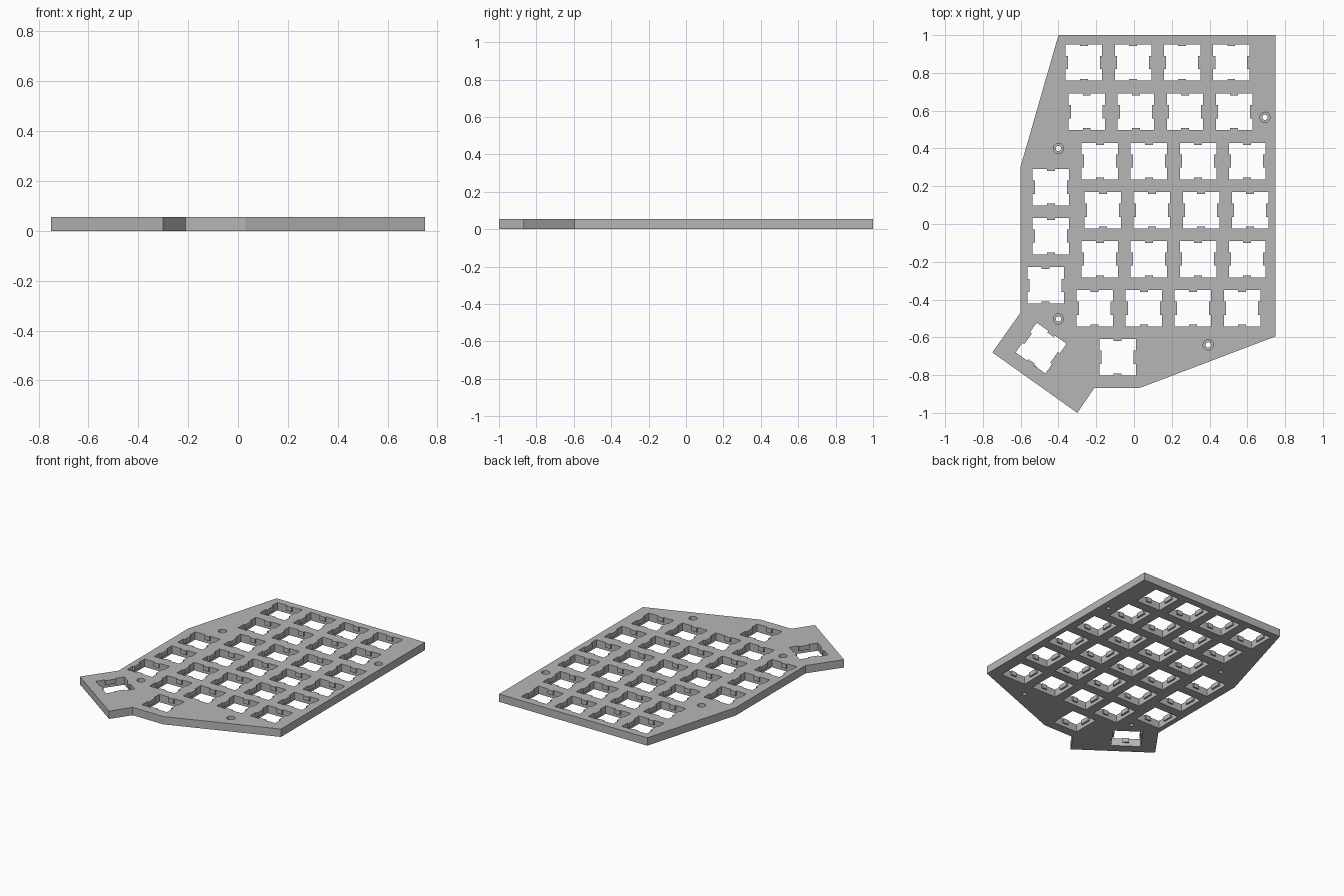
import bpy, bmesh, math
from mathutils import Matrix, Vector

if "Cube" in bpy.data.objects:
    bpy.data.objects.remove(bpy.data.objects["Cube"])

THICK = 0.055      # plate thickness
STEP = 0.024       # underside height of the switch clips
PITCH = 0.26       # key spacing
HALF = 0.0965      # half of a key opening

grey = bpy.data.materials.new("plate_grey")
grey.diffuse_color = (0.47, 0.47, 0.47, 1)
grey.use_nodes = True
grey.node_tree.nodes["Principled BSDF"].inputs["Base Color"].default_value = grey.diffuse_color


def add_prism(bm, pts, z0, z1):
    """Closed prism from a counter-clockwise outline."""
    low = [bm.verts.new((x, y, z0)) for x, y in pts]
    top = [bm.verts.new((x, y, z1)) for x, y in pts]
    n = len(pts)
    bm.faces.new(low[::-1])
    bm.faces.new(top)
    for i in range(n):
        j = (i + 1) % n
        bm.faces.new((low[i], low[j], top[j], top[i]))


def make_object(name, bm):
    mesh = bpy.data.meshes.new(name)
    bm.to_mesh(mesh)
    bm.free()
    ob = bpy.data.objects.new(name, mesh)
    bpy.context.collection.objects.link(ob)
    return ob


def place(pts, x, y, deg):
    rot = Matrix.Rotation(math.radians(deg), 2)
    return [tuple(rot @ Vector(p) + Vector((x, y))) for p in pts]


def circle(x, y, r, n=24):
    return [(x + r * math.cos(2 * math.pi * i / n),
             y + r * math.sin(2 * math.pi * i / n)) for i in range(n)]


def clipped_square():
    """Key opening with an inward clip in the middle of each side."""
    pts = []
    for k, (w, d) in enumerate([(0.021, 0.010), (0.035, 0.012)] * 2):
        side = [(-HALF, -HALF), (-w, -HALF), (-w, -HALF + d),
                (w, -HALF + d), (w, -HALF)]
        pts += place(side, 0, 0, 90 * k)
    return pts


# Key positions: staggered rows of four, inner column and thumb keys
keys = []
for x, y in [(-0.265, 0.855), (-0.25, 0.594), (-0.181, 0.333),
             (-0.165, 0.073), (-0.181, -0.186), (-0.208, -0.446)]:
    keys += [(x + i * PITCH, y, 0) for i in range(4)]
keys += [(-0.44, 0.195, 0), (-0.44, -0.064, 0), (-0.468, -0.325, 0),
         (-0.087, -0.705, 0), (-0.492, -0.657, -35.4)]
screws = [(-0.40, 0.40), (0.693, 0.565), (-0.40, -0.503), (0.393, -0.64)]

# Plate body
bm = bmesh.new()
outline = [(-0.40, 1), (-0.60, 0.305), (-0.60, -0.468), (-0.75, -0.68),
           (-0.30, -1), (-0.21, -0.868), (0.03, -0.868), (0.75, -0.595), (0.75, 1)]
add_prism(bm, outline, 0, THICK)
plate = make_object("key_plate", bm)
plate.data.materials.append(grey)

# Through openings: clipped key holes and screw holes
bm = bmesh.new()
for k in keys:
    add_prism(bm, place(clipped_square(), *k), -0.1, 0.15)
for s in screws:
    add_prism(bm, circle(*s, 0.014), -0.1, 0.15)
through = make_object("through_cutter", bm)

# Pockets: full squares below the clips and screw head recesses on top
bm = bmesh.new()
square = [(-HALF, -HALF), (HALF, -HALF), (HALF, HALF), (-HALF, HALF)]
for k in keys:
    add_prism(bm, place(square, *k), -0.1, STEP)
for s in screws:
    add_prism(bm, circle(*s, 0.027), 0.028, 0.15)
pockets = make_object("pocket_cutter", bm)

# Cut the plate and drop the cutters
bpy.context.view_layer.objects.active = plate
plate.select_set(True)
for cutter in (through, pockets):
    cutter.hide_render = True
    mod = plate.modifiers.new(cutter.name, 'BOOLEAN')
    mod.operation = 'DIFFERENCE'
    mod.solver = 'EXACT'
    mod.object = cutter
    bpy.ops.object.modifier_apply(modifier=mod.name)
    bpy.data.objects.remove(cutter)
